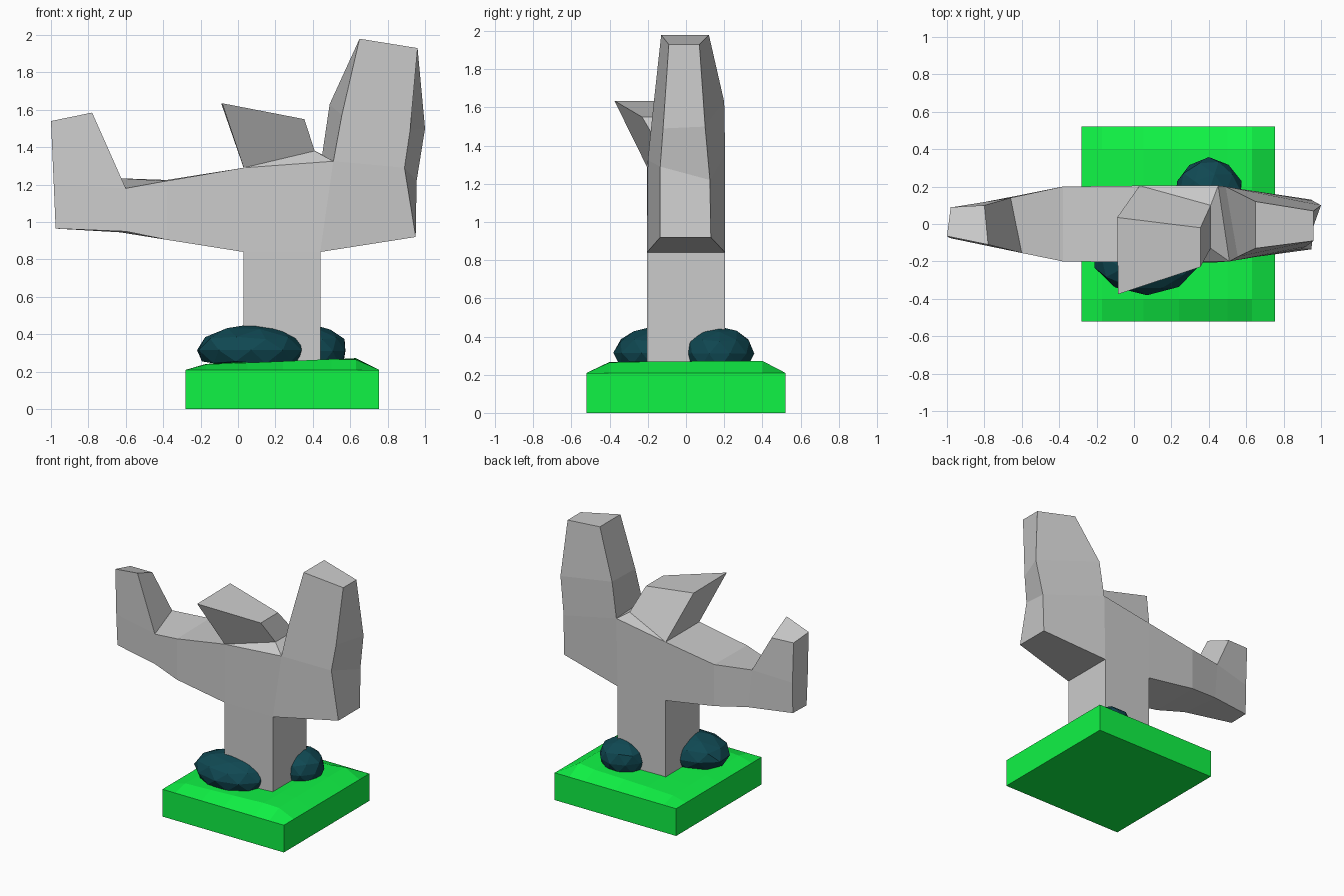
import bpy, bmesh, random
from mathutils import Vector

if "Cube" in bpy.data.objects:
    bpy.data.objects.remove(bpy.data.objects["Cube"])

random.seed(4)


def finish(bm, name, color=None):
    bmesh.ops.remove_doubles(bm, verts=bm.verts, dist=0.0005)
    bmesh.ops.recalc_face_normals(bm, faces=bm.faces)
    mesh = bpy.data.meshes.new(name)
    bm.to_mesh(mesh)
    bm.free()
    obj = bpy.data.objects.new(name, mesh)
    bpy.context.collection.objects.link(obj)
    if color:
        mat = bpy.data.materials.get(name.split("_")[0]) or bpy.data.materials.new(name.split("_")[0])
        mat.diffuse_color = (*color, 1)
        mat.use_nodes = True
        mat.node_tree.nodes["Principled BSDF"].inputs["Base Color"].default_value = mat.diffuse_color
        mesh.materials.append(mat)
    return obj


# Stone statue: one low-poly mesh grown face by face from the column
bm = bmesh.new()


def grow(base, pts):
    """Replace the face on 'base' by side quads leading to a new capped ring."""
    old = bm.faces.get(base)
    if old:
        bm.faces.remove(old)
    new = [bm.verts.new(p) for p in pts]
    for i in range(4):
        bm.faces.new((base[i - 1], base[i], new[i], new[i - 1]))
    bm.faces.new(new)
    return new


def column_ring(z):
    return [(.03, -.205, z), (.44, -.205, z), (.44, .205, z), (.03, .205, z)]


# column and hub
foot = [bm.verts.new(p) for p in column_ring(.2)]
bm.faces.new(foot)
neck = grow(foot, column_ring(.84))
hub = grow(neck, [(.03, -.205, 1.29), (.51, -.2, 1.325), (.45, .205, 1.36), (.03, .205, 1.29)])

# left arm, then its upturned tip
arm = grow([neck[0], hub[0], hub[3], neck[3]],
           [(-.38, -.2, .905), (-.38, -.2, 1.22), (-.38, .2, 1.225), (-.38, .2, .905)])
elbow = grow(arm, [(-.6, -.155, .95), (-.6, -.155, 1.18), (-.66, .14, 1.235), (-.63, .15, .945)])
end = grow(elbow, [(-.975, -.075, .965), (-.985, -.075, 1.2), (-.97, .09, 1.2), (-.97, .085, .965)])
grow([elbow[1], end[1], end[2], elbow[2]],
     [(-.78, -.11, 1.585), (-1, -.065, 1.54), (-.98, .09, 1.51), (-.8, .1, 1.505)])

# right arm, then its tall tower
side = grow([neck[1], hub[1], hub[2], neck[2]],
            [(.95, -.135, .92), (.89, -.135, 1.29), (.955, .125, 1.22), (.95, .13, .92)])
tower = grow([hub[1], side[1], side[2], hub[2]],
             [(.555, -.175, 1.57), (.92, -.12, 1.49), (1, .1, 1.5), (.49, .2, 1.63)])
grow(tower, [(.65, -.13, 1.98), (.96, -.09, 1.93), (.96, .07, 1.93), (.65, .12, 1.98)])

# leaning wedge on top of the hub
wedge = grow(hub, [(.03, -.205, 1.29), (.41, -.13, 1.38), (.41, .1, 1.38), (.03, .205, 1.29)])
grow(wedge, [(-.085, -.375, 1.635), (.355, -.23, 1.55), (.355, -.02, 1.55), (-.09, .035, 1.635)])
finish(bm, "stone_statue")

# Grass block with an uneven, raised top
xs = [-.28, -.17, .05, .24, .5, .63, .755]
ys = [-.52, -.4, -.2, 0, .2, .4, .52]
bm = bmesh.new()
grid = []
for i, x in enumerate(xs):
    row = []
    for j, y in enumerate(ys):
        rim = i in (0, 6) or j in (0, 6)
        z = .21 if rim else .238 + .03 * (i / 5) + random.uniform(-.008, .006)
        row.append(bm.verts.new((x, y, z)))
    grid.append(row)
for i in range(6):
    for j in range(6):
        bm.faces.new((grid[i][j], grid[i + 1][j], grid[i + 1][j + 1], grid[i][j + 1]))
rim_edges = [e for e in bm.edges if e.is_boundary]
skirt = bmesh.ops.extrude_edge_only(bm, edges=rim_edges)["geom"]
for v in skirt:
    if isinstance(v, bmesh.types.BMVert):
        v.co.z = 0
bmesh.ops.contextual_create(bm, geom=[g for g in skirt if isinstance(g, bmesh.types.BMEdge)])
finish(bm, "grass_block", (.005, .9, .06))


# Faceted bushes at the foot of the column
def bush(name, center, radii):
    bm = bmesh.new()
    bmesh.ops.create_icosphere(bm, subdivisions=2, radius=1)
    for v in bm.verts:
        p = v.co * random.uniform(.96, 1.03)
        p.z = max(p.z, -.55)
        v.co = Vector([c + r * a for c, r, a in zip(center, radii, p)])
    finish(bm, name, (.005, .065, .085))


bush("bush_front", (.07, -.17, .315), (.295, .21, .135))
bush("bush_back", (.4, .175, .31), (.185, .18, .14))
